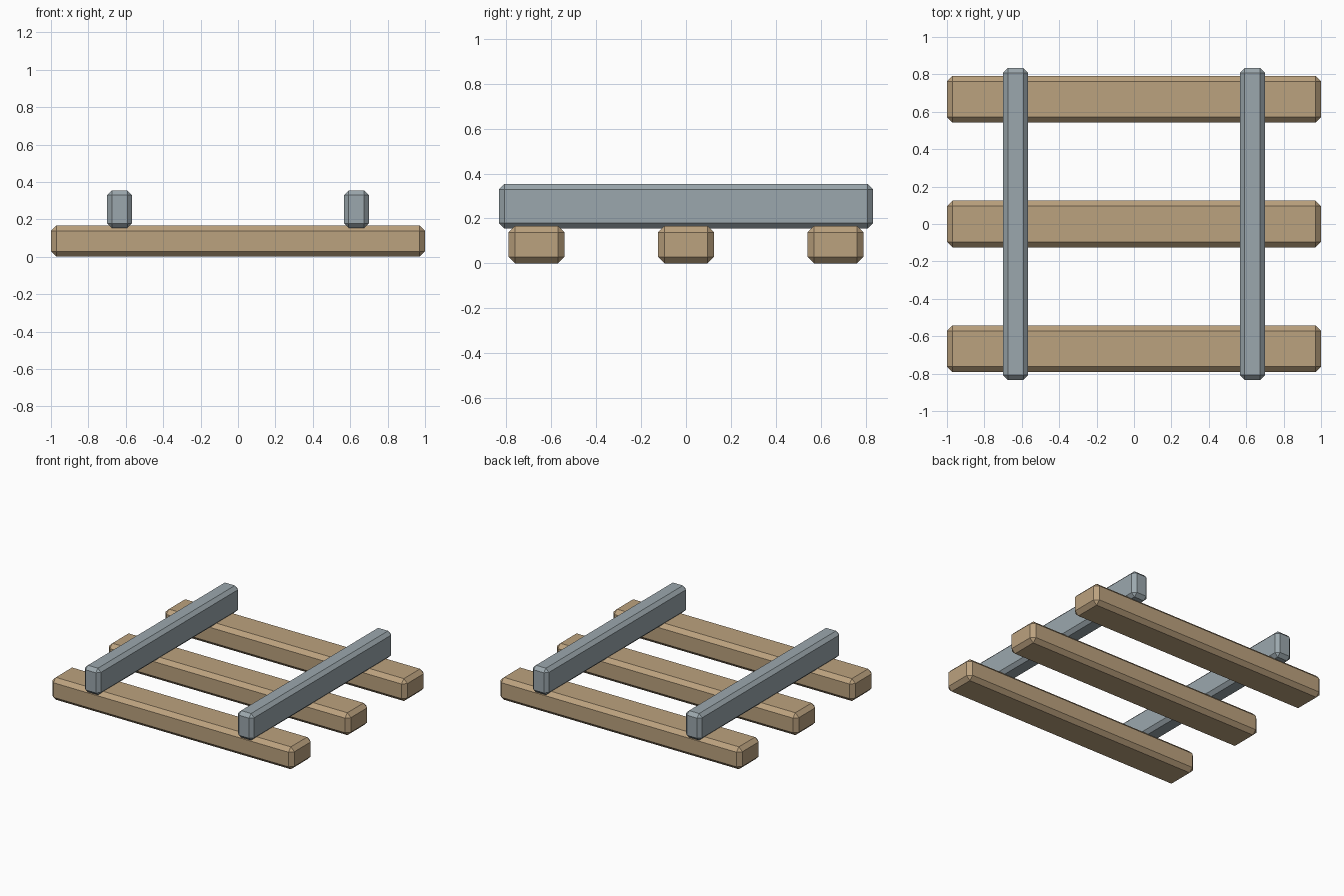
import bpy

if "Cube" in bpy.data.objects:
    bpy.data.objects.remove(bpy.data.objects["Cube"])


def material(name, color):
    m = bpy.data.materials.new(name)
    m.diffuse_color = color
    m.use_nodes = True
    m.node_tree.nodes["Principled BSDF"].inputs["Base Color"].default_value = m.diffuse_color
    return m


def beam(name, size, centre, chamfer, mat):
    """Box with flat chamfered edges."""
    bpy.ops.mesh.primitive_cube_add(size=1, location=centre)
    ob = bpy.context.object
    ob.name = name
    ob.scale = size
    bpy.ops.object.transform_apply(location=False, rotation=False, scale=True)
    bev = ob.modifiers.new("chamfer", 'BEVEL')
    bev.width = chamfer
    bev.segments = 1
    bev.limit_method = 'NONE'
    ob.data.materials.append(mat)
    return ob


wood = material("wood", (0.50, 0.36, 0.21, 1))
steel = material("steel", (0.33, 0.39, 0.42, 1))

# Three wooden sleepers lying along x
for i in range(3):
    beam(f"sleeper_{i + 1}", (2.0, 0.25, 0.167),
         (0, (i - 1) * 0.667, 0.0835), 0.029, wood)

# Two rails across the sleepers, sunk slightly into their tops
for side, name in ((-1, "left_rail"), (1, "right_rail")):
    beam(name, (0.133, 1.667, 0.2), (side * 0.633, 0, 0.254), 0.025, steel)
